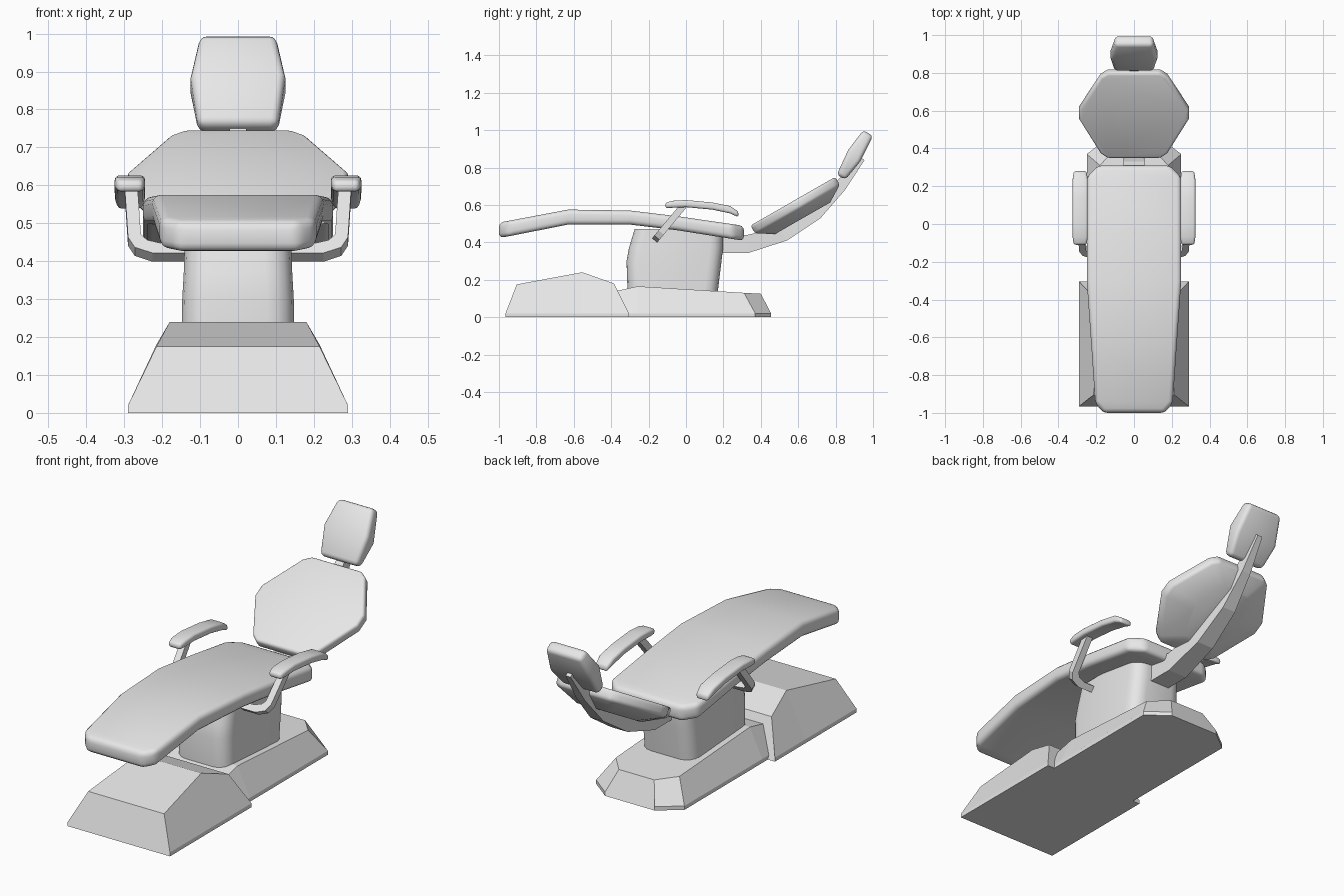
import bpy, bmesh, math
from mathutils import Vector

if "Cube" in bpy.data.objects:
    bpy.data.objects.remove(bpy.data.objects["Cube"])

GREY = (0.8, 0.8, 0.8, 1)
mat = bpy.data.materials.new("light_grey")
mat.use_nodes = True
mat.diffuse_color = GREY
mat.node_tree.nodes["Principled BSDF"].inputs["Base Color"].default_value = GREY


def loft(name, rings, bevel=0, smooth=None):
    """Skin matching rings of points, cap both ends, round the sharp edges."""
    bm = bmesh.new()
    loops = [[bm.verts.new(p) for p in ring] for ring in rings]
    n = len(loops[0])
    for a, b in zip(loops, loops[1:]):
        for i in range(n):
            j = (i + 1) % n
            bm.faces.new((a[i], a[j], b[j], b[i]))
    bm.faces.new(loops[0])
    bm.faces.new(loops[-1])
    bmesh.ops.recalc_face_normals(bm, faces=bm.faces)
    if bevel:
        edges = [e for e in bm.edges if e.calc_face_angle(0) > math.radians(32)]
        bmesh.ops.bevel(bm, geom=edges, offset=bevel, segments=3, profile=0.5,
                        affect='EDGES', clamp_overlap=True)
    me = bpy.data.meshes.new(name)
    bm.to_mesh(me)
    bm.free()
    me.materials.append(mat)
    ob = bpy.data.objects.new(name, me)
    bpy.context.collection.objects.link(ob)
    if smooth:
        bpy.ops.object.select_all(action='DESELECT')
        ob.select_set(True)
        bpy.context.view_layer.objects.active = ob
        bpy.ops.object.shade_smooth_by_angle(angle=math.radians(smooth))
    return ob


def box_ring(w, low, high, cx=0):
    """Rectangle across x between a low and a high (y, z) point."""
    return [(cx - w, *low), (cx + w, *low), (cx + w, *high), (cx - w, *high)]


def base_ring(yb, wb, yt, wt, zt, rim=0.02):
    """Sloping-sided base section with a thin upright rim at the floor."""
    half = [(wb, yb, 0), (wb, yb, rim), (wt, yt, zt)]
    return half + [(-x, y, z) for x, y, z in reversed(half)]


# Floor base: front block and rear plinth with clipped back corners
loft("front_base", [base_ring(*s) for s in (
    (-0.965, 0.29, -0.905, 0.215, 0.175),
    (-0.555, 0.29, -0.555, 0.18, 0.24),
    (-0.305, 0.29, -0.385, 0.215, 0.18))])
loft("rear_base", [base_ring(*s) for s in (
    (-0.37, 0.25, -0.37, 0.18, 0.14),
    (-0.26, 0.25, -0.26, 0.18, 0.165),
    (0.37, 0.25, 0.31, 0.18, 0.13),
    (0.455, 0.14, 0.40, 0.10, 0.125))])


# Column: rounded rectangle swept upward
def column_ring(z, w, front, back, r=0.07):
    pts = []
    for k, (sx, y) in enumerate(((1, back), (-1, back), (-1, front), (1, front))):
        cx, cy = sx * (w - r), y + (r if y == front else -r)
        for s in range(5):
            a = math.pi / 2 * (k + s / 4)
            pts.append((cx + r * math.cos(a), cy + r * math.sin(a), z))
    return pts


loft("column", [column_ring(*s) for s in (
    (0.12, 0.15, -0.312, 0.168), (0.30, 0.147, -0.318, 0.19),
    (0.37, 0.143, -0.305, 0.198), (0.47, 0.14, -0.275, 0.2))], smooth=40)

# Seat and leg cushion: y, bottom, top, half width
loft("seat", [box_ring(w, (y, lo), (y, hi)) for y, lo, hi, w in (
    (-1.0, 0.423, 0.505, 0.16), (-0.95, 0.432, 0.515, 0.205),
    (-0.63, 0.495, 0.575, 0.226), (-0.30, 0.495, 0.57, 0.25),
    (-0.05, 0.465, 0.54, 0.25), (0.25, 0.418, 0.497, 0.25),
    (0.31, 0.408, 0.488, 0.19))], bevel=0.024, smooth=45)

# Backrest: flat eight-sided front, tapering to a smaller back panel
ORIGIN = Vector((0, 0.345, 0.49))
ALONG = Vector((0, 0.868, 0.497))
OUT = Vector((0, -0.497, 0.868))
half = [(0.14, 0), (0.178, 0.03), (0.29, 0.235), (0.29, 0.30), (0.178, 0.495), (0.14, 0.522)]
outline = half + [(-x, d) for x, d in reversed(half)]


def back_ring(depth, sx=1, sd=1):
    return [ORIGIN + Vector((x * sx, 0, 0)) + ALONG * (0.26 + (d - 0.26) * sd) - OUT * depth
            for x, d in outline]


loft("backrest", [back_ring(0), back_ring(0.05), back_ring(0.105, 0.5, 0.65)],
     bevel=0.014, smooth=45)

# Headrest: slightly bent pad
loft("headrest", [box_ring(w, lo, hi) for w, lo, hi in (
    (0.105, (0.852, 0.735), (0.806, 0.762)),
    (0.125, (0.93, 0.83), (0.868, 0.895)),
    (0.10, (1.0, 0.968), (0.948, 1.0)))], bevel=0.02, smooth=45)

# Curved spine carrying the backrest and headrest
loft("back_support", [box_ring(w, lo, hi) for w, lo, hi in (
    (0.055, (0.15, 0.342), (0.15, 0.44)),
    (0.055, (0.33, 0.342), (0.33, 0.44)),
    (0.048, (0.54, 0.41), (0.50, 0.48)),
    (0.038, (0.72, 0.53), (0.67, 0.59)),
    (0.025, (0.85, 0.68), (0.80, 0.72)),
    (0.014, (0.955, 0.84), (0.925, 0.86)))])

# Armrests: bent bar in a leaning plane plus a curved pad
bar = [(0.30, 0.25), (0.29, 0.055), (0.272, 0.02), (0.225, 0), (0.12, 0),
       (0.12, 0.033), (0.20, 0.033), (0.24, 0.045), (0.256, 0.065), (0.266, 0.25)]
for side, sx in (("left", 1), ("right", -1)):
    loft(side + "_armrest_bar", [
        [(sx * x, -0.168 + 0.64 * t + 0.768 * off, 0.41 + 0.768 * t - 0.64 * off)
         for x, t in bar] for off in (-0.018, 0.018)])
    loft(side + "_armrest_pad", [box_ring(w, (y, lo), (y, hi), sx * 0.285)
                                 for y, lo, hi, w in (
        (-0.11, 0.583, 0.612, 0.034), (-0.07, 0.585, 0.622, 0.04),
        (0.0, 0.588, 0.626, 0.04), (0.14, 0.575, 0.613, 0.04),
        (0.235, 0.555, 0.594, 0.04), (0.28, 0.535, 0.565, 0.034))],
         bevel=0.012, smooth=45)
